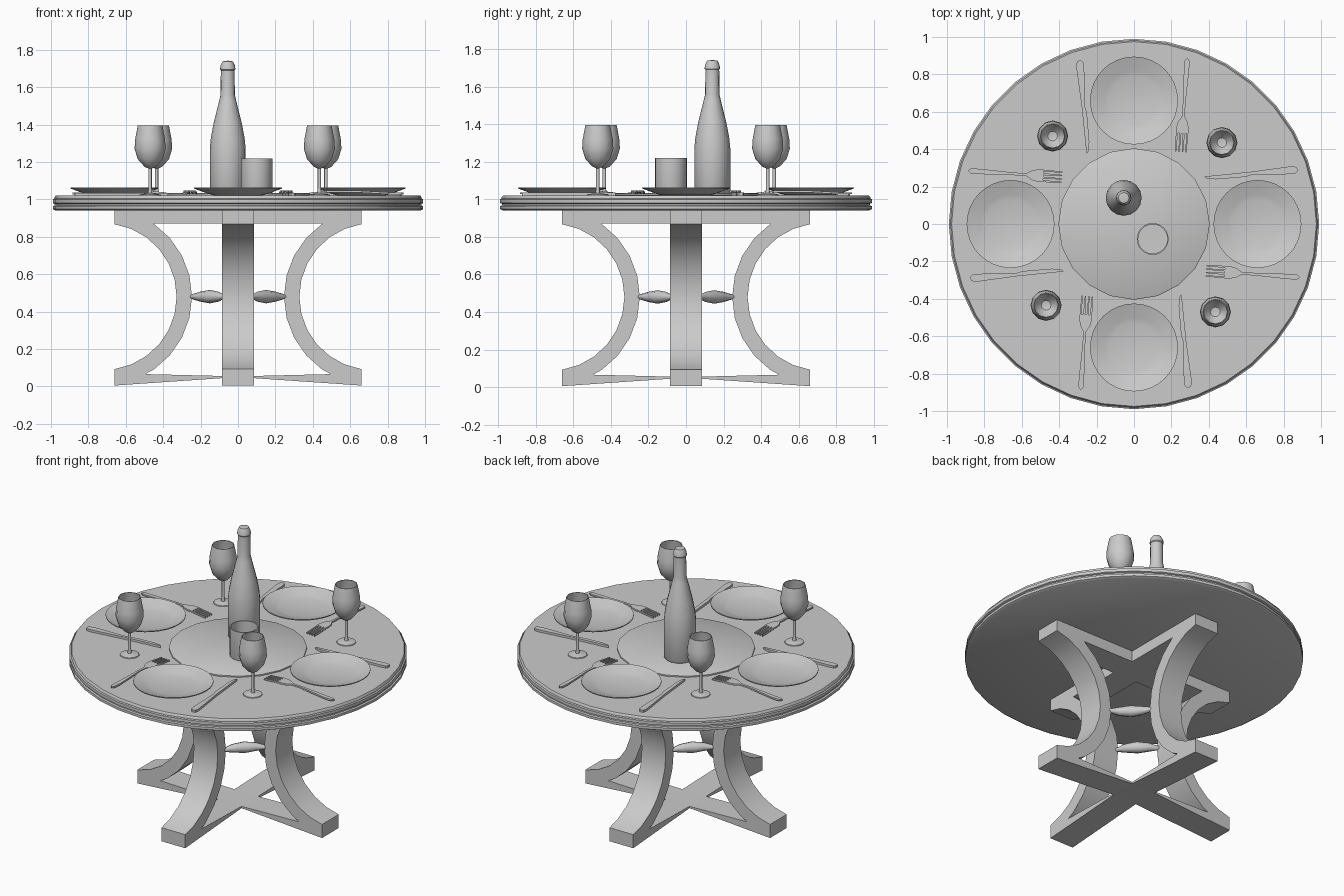
import bpy, bmesh
from math import pi, sin, cos, acos, atan2
from mathutils import Matrix

if "Cube" in bpy.data.objects:
    bpy.data.objects.remove(bpy.data.objects["Cube"])


def finish(bm, name, angle=35):
    bmesh.ops.recalc_face_normals(bm, faces=bm.faces)
    me = bpy.data.meshes.new(name)
    bm.to_mesh(me)
    bm.free()
    ob = bpy.data.objects.new(name, me)
    bpy.context.collection.objects.link(ob)
    bpy.ops.object.select_all(action='DESELECT')
    ob.select_set(True)
    bpy.context.view_layer.objects.active = ob
    bpy.ops.object.shade_smooth_by_angle(angle=angle * pi / 180)
    return ob


def lathe(name, profile, sides, x=0, y=0):
    """Revolve (radius, z) points around a vertical axis at x, y."""
    bm = bmesh.new()
    vs = [bm.verts.new((r, 0, z)) for r, z in profile]
    es = [bm.edges.new(p) for p in zip(vs, vs[1:])]
    bmesh.ops.spin(bm, geom=vs + es, cent=(0, 0, 0), axis=(0, 0, 1),
                   angle=2 * pi, steps=sides, use_duplicate=False)
    bmesh.ops.remove_doubles(bm, verts=bm.verts, dist=0.0005)
    bmesh.ops.translate(bm, verts=bm.verts, vec=(x, y, 0))
    return finish(bm, name)


def slab(name, outline, depth, matrix, bend=None):
    """Extrude a 2D outline symmetrically, optionally bend it, then place it."""
    bm = bmesh.new()
    face = bm.faces.new([bm.verts.new((a, b, -depth / 2)) for a, b in outline])
    ext = bmesh.ops.extrude_face_region(bm, geom=[face])
    bmesh.ops.translate(bm, vec=(0, 0, depth),
                        verts=[g for g in ext['geom'] if isinstance(g, bmesh.types.BMVert)])
    if bend:
        bmesh.ops.triangulate(bm, faces=bm.faces)
        for v in bm.verts:
            v.co.z += bend(v.co.y)
    bm.transform(matrix)
    return finish(bm, name)


def around(ob, count=4):
    """Repeat a part in quarter turns about the table's centre."""
    for k in range(1, count):
        c = ob.copy()
        c.rotation_euler.z = k * pi / 2
        bpy.context.collection.objects.link(c)


UPRIGHT = Matrix.Rotation(pi / 2, 4, 'X')   # outline (a, b) -> (x, z)

# round table top with a grooved rim
lathe("table_top", [(0, .94), (.975, .94), (.99, .948), (.99, .964), (.98, .968), (.98, .976),
                    (.99, .98), (.99, 1.0), (.982, 1.004), (.982, 1.01), (.975, 1.02), (0, 1.02)], 36)

# raised turntable in the middle
lathe("turntable", [(0, 1.02), (.395, 1.02), (.405, 1.022), (.405, 1.03), (.398, 1.034), (0, 1.034)], 20)

# crossed top beams
beam = slab("top_beam", [(-.66, .87), (.66, .87), (.66, .94), (-.66, .94)], .17, UPRIGHT)
around(beam, 2)

# crossed base that thins towards the centre
base = slab("base_beam", [(-.66, .005), (-.09, .044), (.09, .044), (.66, .005),
                          (.66, .07), (.09, .056), (-.09, .056), (-.66, .07)], .17, UPRIGHT)
around(base, 2)


# curved legs between two concentric arcs
def arc(radius, lo, hi, n):
    return [(.72 - radius * cos(t), .48 + radius * sin(t))
            for t in (lo + (hi - lo) * i / n for i in range(n + 1))]


a_in, a_out = acos(.06 / .474), acos(.06 / .392)
inner = [(x, max(.005, min(z, .935))) for x, z in arc(.474, -a_in, a_in, 12)]
leg = slab("leg", inner + arc(.392, a_out, -a_out, 12), .17, UPRIGHT)
around(leg)

# tapered stretchers linking neighbouring legs
crv = bpy.data.curves.new("stretcher", 'CURVE')
crv.dimensions = '3D'
crv.bevel_depth = .036
crv.bevel_resolution = 2
crv.use_fill_caps = True
path = [(.26, .07, .25), (.2, .105, .75), (.15, .15, 1), (.105, .2, .75), (.07, .26, .25)]
sp = crv.splines.new('POLY')
sp.points.add(len(path) - 1)
for p, (x, y, r) in zip(sp.points, path):
    p.co = (x, y, .48, 1)
    p.radius = r
stretcher = bpy.data.objects.new("stretcher", crv)
bpy.context.collection.objects.link(stretcher)
around(stretcher)

# plates
plate = lathe("plate", [(0, 1.022), (.13, 1.022), (.16, 1.03), (.235, 1.058), (.235, 1.064),
                        (.16, 1.04), (.13, 1.032), (0, 1.03)], 32, 0, .66)
around(plate)

# wine glasses
glass = lathe("wine_glass", [(0, 1.021), (.058, 1.021), (.056, 1.026), (.012, 1.034), (.009, 1.06),
                             (.009, 1.165), (.03, 1.175), (.066, 1.215), (.083, 1.27), (.08, 1.32),
                             (.066, 1.395), (.062, 1.395), (.075, 1.32), (.078, 1.27), (.061, 1.22),
                             (.026, 1.183), (0, 1.178)], 12, .47, .435)
around(glass)

# bottle
lathe("bottle", [(0, 1.034), (.09, 1.034), (.096, 1.045), (.096, 1.27), (.09, 1.33), (.075, 1.41),
                 (.045, 1.53), (.038, 1.56), (.037, 1.69), (.041, 1.695), (.039, 1.715),
                 (.028, 1.738), (0, 1.742)], 16, -.055, .14)

# open cup
lathe("cup", [(0, 1.034), (.083, 1.034), (.085, 1.04), (.085, 1.22), (.078, 1.22),
              (.078, 1.048), (0, 1.046)], 24, .10, -.08)


# cutlery: outlines run from the tip at y = 0 to the handle end at y = 0.5
def place(tip, end):
    turn = atan2(end[1] - tip[1], end[0] - tip[0]) - pi / 2
    return Matrix.Translation((*tip, 1.028)) @ Matrix.Rotation(turn, 4, 'Z')


half = [(.033, .13), (.026, .16), (.008, .19), (.007, .26), (.014, .44), (.013, .49), (.005, .5)]
tines = []
for i in range(4):
    x = -.033 + i * .0185
    tines += [(x, .1), (x + .002, 0), (x + .0085, 0), (x + .0105, .1)]
fork = slab("fork", tines + half + [(-x, y) for x, y in reversed(half)], .01,
            place((.25, .385), (.285, .885)),
            lambda y: .014 if .09 < y < .3 else .004)
around(fork)

knife = slab("knife", [(-.004, 0), (.006, .01), (.016, .06), (.016, .22), (.009, .25), (.02, .45),
                       (.018, .49), (.008, .5), (-.012, .5), (-.02, .48), (-.02, .45), (-.009, .25)],
             .014, place((-.25, .375), (-.29, .87)))
around(knife)
